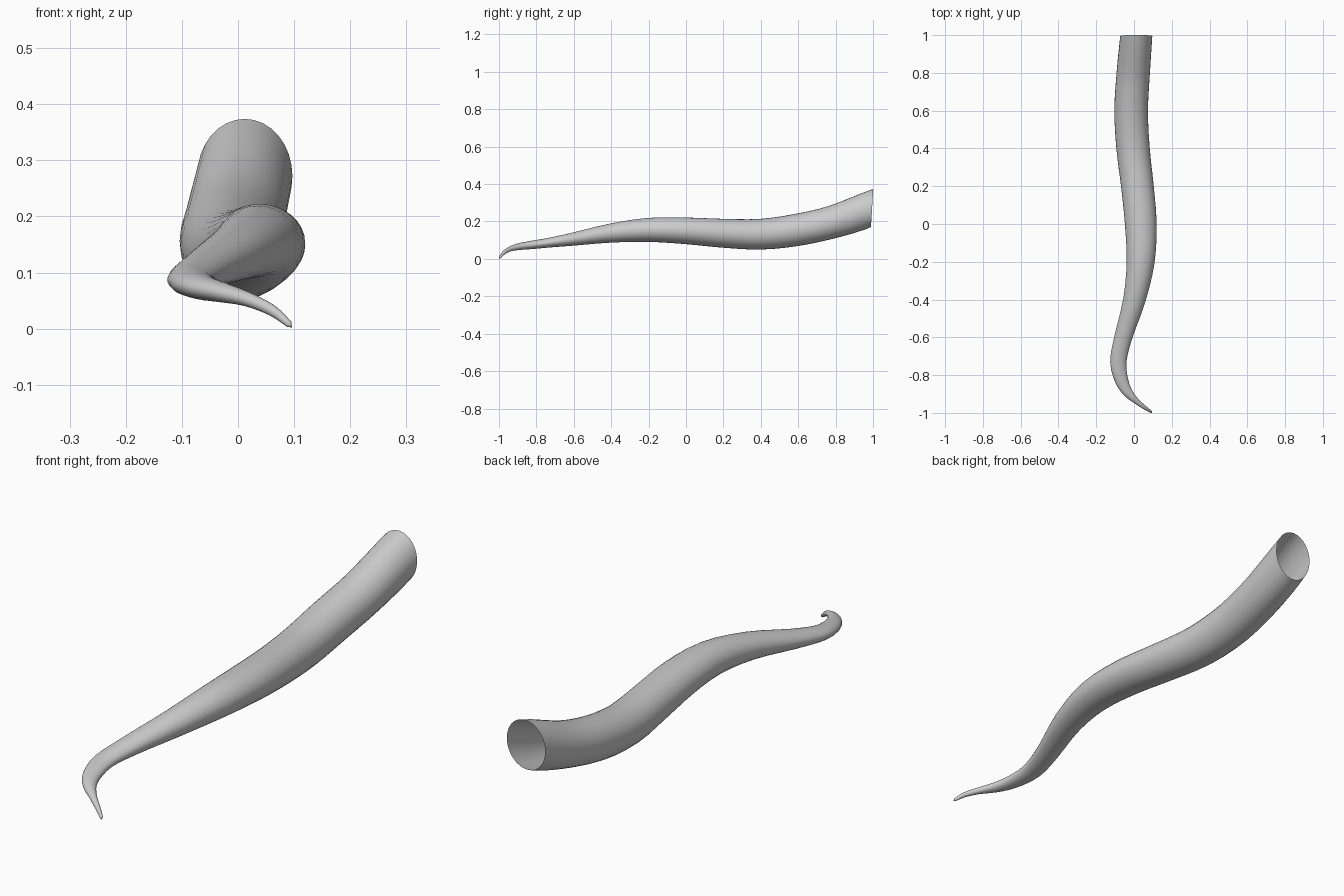
import bpy, bmesh, math
from mathutils import Vector

if "Cube" in bpy.data.objects:
    bpy.data.objects.remove(bpy.data.objects["Cube"])

# Centre line and cross-section: x, y, z, half width, half height
SECTIONS = [
    (0.012, 0.995, 0.272, 0.085, 0.102),
    (-0.004, 0.80, 0.202, 0.088, 0.088),
    (-0.015, 0.60, 0.156, 0.089, 0.086),
    (-0.005, 0.40, 0.132, 0.088, 0.082),
    (0.018, 0.20, 0.137, 0.086, 0.077),
    (0.036, 0.00, 0.150, 0.084, 0.071),
    (0.035, -0.20, 0.155, 0.074, 0.064),
    (0.002, -0.40, 0.138, 0.059, 0.051),
    (-0.057, -0.60, 0.106, 0.047, 0.035),
    (-0.083, -0.73, 0.087, 0.043, 0.026),
    (-0.065, -0.83, 0.074, 0.035, 0.022),
    (-0.030, -0.895, 0.065, 0.025, 0.018),
    (0.015, -0.94, 0.053, 0.015, 0.013),
    (0.060, -0.974, 0.033, 0.010, 0.010),
    (0.091, -0.994, 0.008, 0.006, 0.006),
]
SIDES, STEPS = 32, 3


def catmull(p0, p1, p2, p3, t):
    return [0.5 * (2 * b + (c - a) * t + (2 * a - 5 * b + 4 * c - d) * t * t
                   + (3 * b - a - 3 * c + d) * t ** 3)
            for a, b, c, d in zip(p0, p1, p2, p3)]


# Smooth the sections into a dense list
pts = []
n = len(SECTIONS)
for i in range(n - 1):
    quad = [SECTIONS[max(0, min(n - 1, i + k))] for k in (-1, 0, 1, 2)]
    pts += [catmull(*quad, s / STEPS) for s in range(STEPS)]
pts.append(SECTIONS[-1])

# Loft elliptical rings square to the path
bm = bmesh.new()
rings = []
for i, p in enumerate(pts):
    a, b = pts[max(0, i - 1)], pts[min(len(pts) - 1, i + 1)]
    tan = (Vector(b[:3]) - Vector(a[:3])).normalized()
    # The open end is cut almost vertically; ease into that plane
    if i < 3:
        tan = tan.lerp(Vector((0, -1, 0.06)), 1 - i / 3).normalized()
    side = tan.cross(Vector((0, 0, 1))).normalized()
    up = side.cross(tan)
    rings.append([bm.verts.new(Vector(p[:3])
                  + side * p[3] * math.cos(2 * math.pi * k / SIDES)
                  + up * p[4] * math.sin(2 * math.pi * k / SIDES))
                  for k in range(SIDES)])
for r, q in zip(rings, rings[1:]):
    for k in range(SIDES):
        m = (k + 1) % SIDES
        bm.faces.new((r[k], r[m], q[m], q[k]))

# Rounded tip
tip = bm.verts.new((0.096, -1.0, 0.002))
for k in range(SIDES):
    bm.faces.new((rings[-1][k], rings[-1][(k + 1) % SIDES], tip))
bmesh.ops.recalc_face_normals(bm, faces=bm.faces)
for f in bm.faces:
    f.smooth = True

# Tentacle, open at the thick end
mesh = bpy.data.meshes.new("tentacle")
bm.to_mesh(mesh)
bm.free()
bpy.context.collection.objects.link(bpy.data.objects.new("tentacle", mesh))
